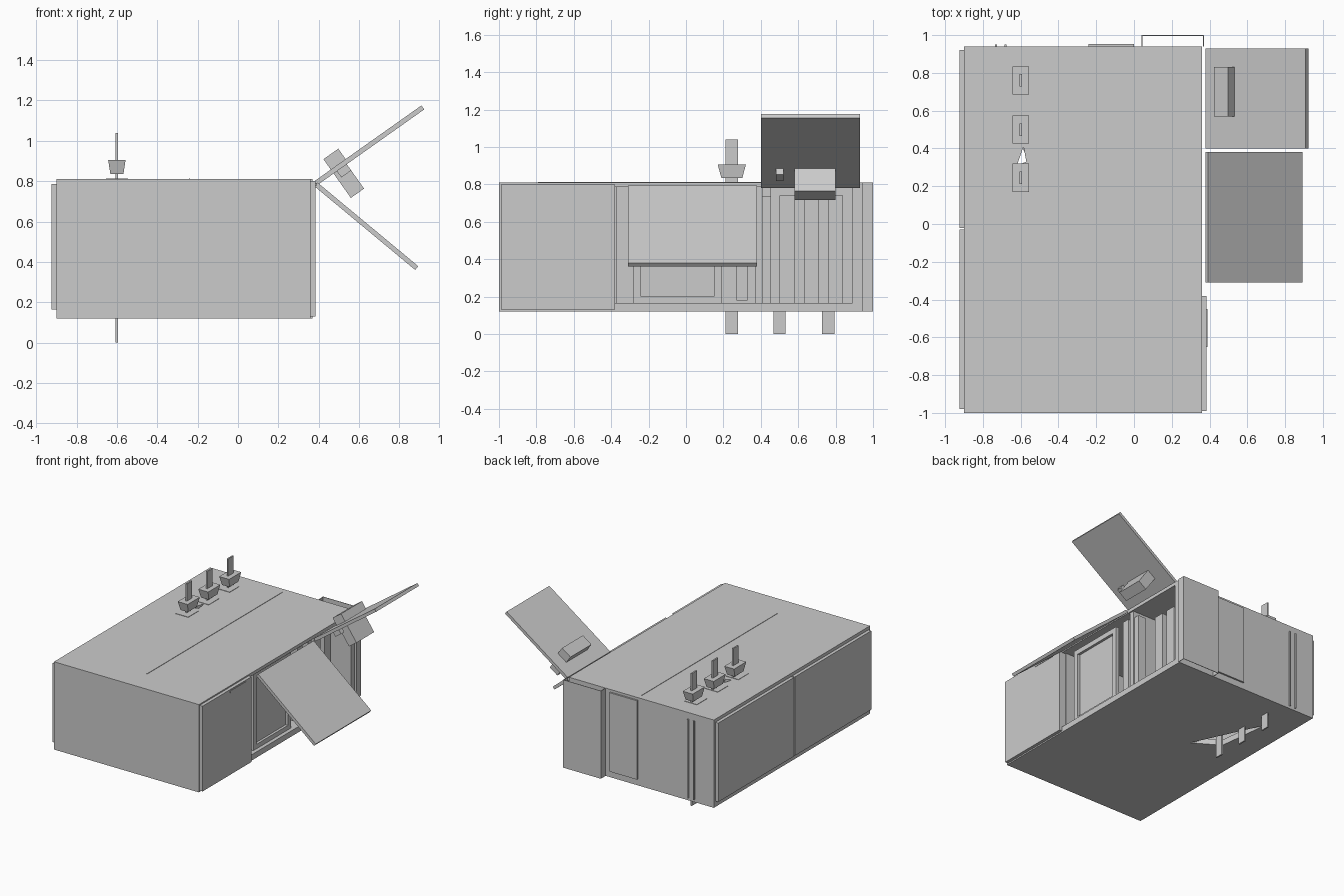
import bpy, bmesh
from math import atan2, hypot
from mathutils import Vector, Matrix

old = bpy.data.objects.get("Cube")
if old:
    bpy.data.objects.remove(old, do_unlink=True)

grey = bpy.data.materials.new("plain grey")
grey.use_nodes = True
grey.diffuse_color = (0.6, 0.6, 0.6, 1)
grey.node_tree.nodes["Principled BSDF"].inputs["Base Color"].default_value = (0.6, 0.6, 0.6, 1)


def finish(name, bm):
    bmesh.ops.recalc_face_normals(bm, faces=bm.faces)
    mesh = bpy.data.meshes.new(name)
    bm.to_mesh(mesh)
    bm.free()
    mesh.materials.append(grey)
    obj = bpy.data.objects.new(name, mesh)
    bpy.context.collection.objects.link(obj)
    return obj


def box(name, x, y, z, taper=1.0):
    """Box between (low, high) ranges; taper scales the bottom face."""
    bm = bmesh.new()
    bmesh.ops.create_cube(bm, size=1)
    for v in bm.verts:
        k = taper if v.co.z < 0 else 1
        v.co.x *= k
        v.co.y *= k
        v.co = Vector([(r[0] + r[1]) / 2 + c * (r[1] - r[0]) for c, r in zip(v.co, (x, y, z))])
    return finish(name, bm)


def prism(name, outline, low, high):
    bm = bmesh.new()
    face = bm.faces.new([bm.verts.new((x, y, low)) for x, y in outline])
    out = bmesh.ops.extrude_face_region(bm, geom=[face])
    for v in out["geom"]:
        if isinstance(v, bmesh.types.BMVert):
            v.co.z = high
    return finish(name, bm)


def cut(obj, outline, low, high):
    cutter = prism(obj.name + "_cutter", outline, low, high)
    cutter.hide_render = True
    cutter.hide_set(True)
    mod = obj.modifiers.new("opening", "BOOLEAN")
    mod.operation = "DIFFERENCE"
    mod.solver = "EXACT"
    mod.object = cutter


def hinged(name, along, across, y, start, end):
    """Box in the frame of a flap running from start to end in the xz plane."""
    dx, dz = end[0] - start[0], end[1] - start[1]
    obj = box(name, along, y, across)
    turn = Matrix.Rotation(-atan2(dz, dx), 4, "Y")
    obj.data.transform(Matrix.Translation((start[0], 0, start[1])) @ turn)
    return hypot(dx, dz)


# Hollow cabinet shell
top = box("top_panel", (-0.9, 0.36), (-1, 0.94), (0.785, 0.81))
floor = box("bottom_panel", (-0.9, 0.36), (-1, 0.94), (0.12, 0.165))
box("front_wall", (-0.9, 0.36), (-1, -0.97), (0.12, 0.81))
box("back_wall", (-0.9, 0.36), (0.89, 0.94), (0.12, 0.81))
box("right_wall", (-0.9, -0.87), (-1, 0.94), (0.12, 0.81))
box("inner_wall", (-0.243, -0.237), (-0.79, 0.9), (0.14, 0.813))
box("left_front_wall", (0.33, 0.36), (-1, -0.38), (0.12, 0.81))
cut(floor, [(-0.45, 0.1), (-0.7, 0.64), (-0.65, 0.22)], 0, 0.3)
cut(top, [(-0.62, 0.31), (-0.57, 0.33), (-0.585, 0.41)], 0.7, 0.9)

# Closed side panel and grip
box("side_panel", (0.36, 0.385), (-0.99, -0.38), (0.13, 0.8))
box("side_panel_grip", (0.365, 0.388), (-0.65, -0.45), (0.775, 0.79))

# Sliding doors on the right side
for i, y in enumerate([(-0.98, -0.03), (-0.02, 0.92)]):
    box(f"sliding_door_{i + 1}", (-0.925, -0.9), y, (0.165, 0.785))

# Bay dividers, framed front and slats
box("bay_divider", (-0.24, 0.35), (0.37, 0.41), (0.165, 0.785))
box("bay_post", (0.27, 0.34), (0.41, 0.455), (0.165, 0.735))
box("bay_end", (-0.24, 0.33), (-0.4, -0.37), (0.165, 0.785))
for y in [(-0.28, -0.24), (0.15, 0.19)]:
    box("frame_upright", (0.3, 0.33), y, (0.165, 0.76))
for z in [(0.165, 0.2), (0.72, 0.76)]:
    box("frame_rail", (0.3, 0.33), (-0.24, 0.15), z)
box("frame_panel", (0.3, 0.31), (-0.24, 0.15), (0.2, 0.72))
box("narrow_post", (0.24, 0.33), (0.27, 0.33), (0.18, 0.76))
box("locker_back", (0.1, 0.12), (0.45, 0.89), (0.165, 0.785))
for i in range(3):
    y = 0.5 + i * 0.13
    box(f"locker_slat_{i + 1}", (0.12, 0.22), (y, y + 0.08), (0.165, 0.74))

# Raised corner shell on the back
box("corner_shell_back", (0.04, 0.37), (0.996, 1.0), (0.12, 0.81))
for x in [(0.04, 0.044), (0.366, 0.37)]:
    box("corner_shell_side", x, (0.94, 1.0), (0.12, 0.81))

# Flat panel and trim on the back
box("back_panel", (-0.24, 0.0), (0.94, 0.953), (0.17, 0.79))
for x in (-0.73, -0.68):
    box("back_trim", (x - 0.005, x + 0.005), (0.94, 0.95), (0.14, 0.76))

# Raised hatch with its attached block and latch
low, high = (0.385, 0.79), (0.915, 1.165)
hinged("raised_hatch", (0, 0.65), (-0.012, 0.012), (0.4, 0.93), low, high)
hinged("hatch_block_outer", (0.1, 0.19), (0.012, 0.075), (0.57, 0.83), low, high)
hinged("hatch_block_inner", (0.1, 0.18), (-0.16, -0.012), (0.58, 0.8), low, high)
hinged("hatch_latch", (0.12, 0.18), (-0.05, -0.012), (0.48, 0.52), low, high)

# Lowered flap
hinged("lowered_flap", (0, 0.65), (-0.012, 0.012), (-0.31, 0.38), (0.385, 0.785), (0.885, 0.37))

# Pipes through the cabinet, each with a flared collar
for i, y in enumerate((0.245, 0.5, 0.76)):
    box(f"pipe_{i + 1}", (-0.606, -0.594), (y - 0.033, y + 0.033), (0, 1.04))
    box(f"pipe_collar_{i + 1}", (-0.643, -0.557), (y - 0.075, y + 0.075), (0.835, 0.905), 0.75)
    box(f"pipe_plate_{i + 1}", (-0.655, -0.545), (y - 0.085, y + 0.04), (0.81, 0.813))
